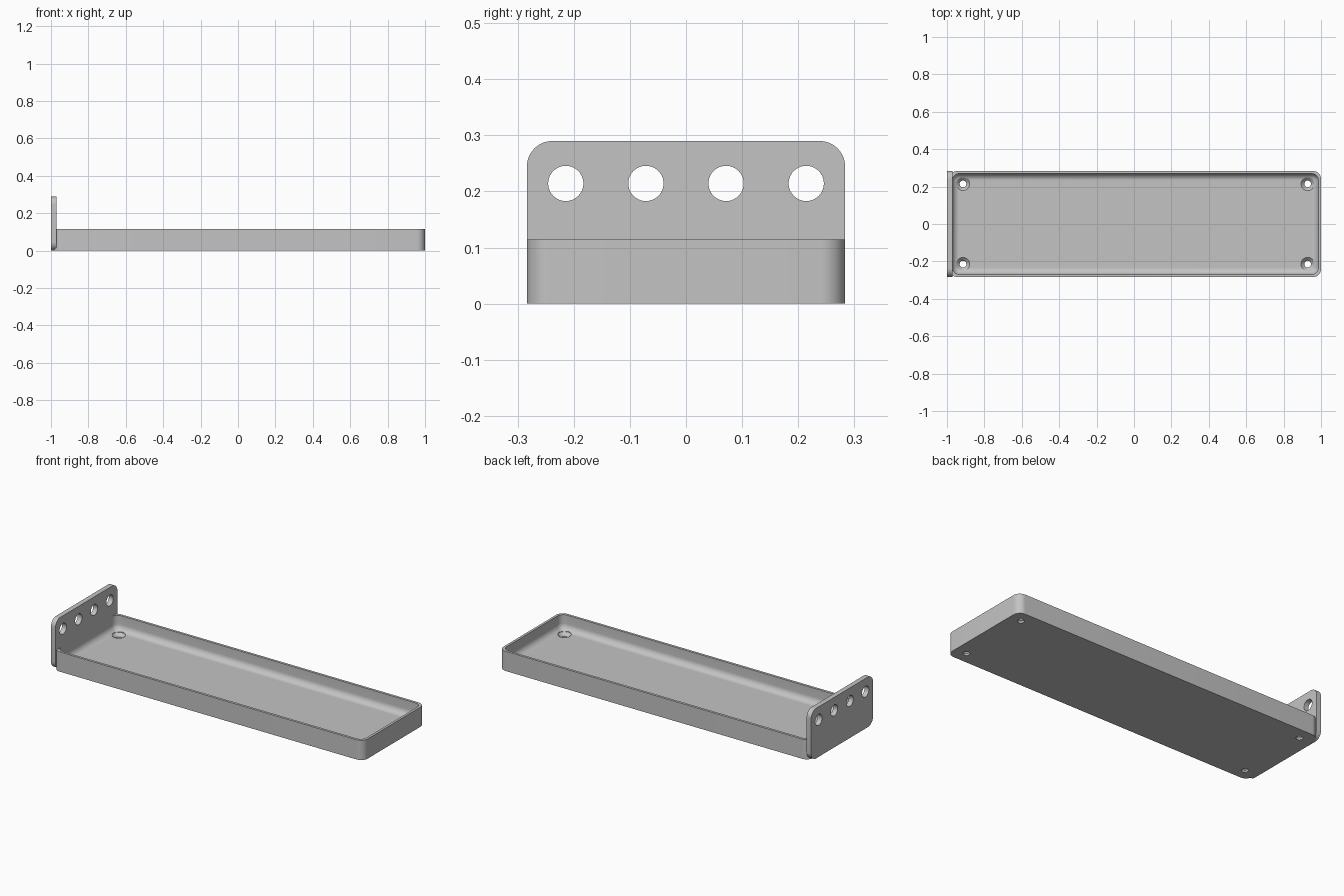
import bpy, bmesh, math
from mathutils import Matrix

cube = bpy.data.objects.get("Cube")
if cube:
    bpy.data.objects.remove(cube, do_unlink=True)

MM = 1 / 70  # one design millimetre in scene units

grey = bpy.data.materials.new("plain grey")
grey.use_nodes = True
grey.diffuse_color = (0.55, 0.55, 0.55, 1)
grey.node_tree.nodes["Principled BSDF"].inputs["Base Color"].default_value = grey.diffuse_color


def rounded_rect(x0, x1, y0, y1, r, steps=12):
    """Counter-clockwise outline of a rectangle with round corners."""
    points = []
    corners = [(x1 - r, y1 - r), (x0 + r, y1 - r), (x0 + r, y0 + r), (x1 - r, y0 + r)]
    for i, (cx, cy) in enumerate(corners):
        for k in range(steps + 1):
            a = math.radians(90) * (i + k / steps)
            points.append((cx + r * math.cos(a), cy + r * math.sin(a)))
    return points


def stacked(name, rings):
    """Closed solid from a list of (outline, height) rings."""
    bm = bmesh.new()
    loops = [[bm.verts.new((x, y, z)) for x, y in outline] for outline, z in rings]
    for low, high in zip(loops, loops[1:]):
        for i in range(len(low)):
            j = (i + 1) % len(low)
            bm.faces.new((low[i], low[j], high[j], high[i]))
    bm.faces.new(loops[0][::-1])
    bm.faces.new(loops[-1])
    bmesh.ops.recalc_face_normals(bm, faces=bm.faces)
    mesh = bpy.data.meshes.new(name)
    bm.to_mesh(mesh)
    bm.free()
    mesh.materials.append(grey)
    obj = bpy.data.objects.new(name, mesh)
    bpy.context.collection.objects.link(obj)
    return obj


def circle(x, y, r, n=40):
    return [(x + r * math.cos(math.tau * i / n), y + r * math.sin(math.tau * i / n))
            for i in range(n)]


def activate(obj):
    bpy.ops.object.select_all(action='DESELECT')
    obj.select_set(True)
    bpy.context.view_layer.objects.active = obj


def cut(obj, cutters):
    """Subtract the cutters, then shade the finished part."""
    activate(obj)
    for cutter in cutters:
        cutter.hide_render = True
        mod = obj.modifiers.new("hole", 'BOOLEAN')
        mod.operation = 'DIFFERENCE'
        mod.solver = 'EXACT'
        mod.object = cutter
        bpy.ops.object.modifier_apply(modifier=mod.name)
        bpy.data.objects.remove(cutter, do_unlink=True)
    bpy.ops.object.shade_smooth_by_angle(angle=math.radians(30))


# Tray: straight outer walls, thin rim, cavity with a rounded floor edge
left, right, half = -69 * MM, 70 * MM, 19.85 * MM
height, floor, wall = 8 * MM, 2 * MM, MM
fillet = 2.5 * MM


def tray_outline(inset, radius):
    return rounded_rect(left + inset, right - inset, -half + inset, half - inset, radius)


outer = tray_outline(0, 3 * MM)
rings = [(outer, 0), (outer, height), (tray_outline(wall, 2.6 * MM), height)]
for k in range(9):
    a = math.radians(90) * k / 8
    shrink = fillet * (1 - math.cos(a))
    rings.append((tray_outline(wall + shrink, 2.6 * MM - shrink),
                  floor + fillet * (1 - math.sin(a))))
tray = stacked("tray", rings)

# Countersunk screw holes near the tray corners
screws = []
for x in (left + 5 * MM, right - 5 * MM):
    for y in (-15 * MM, 15 * MM):
        profile = [(1.25, -1), (1.25, 0.75), (2.5, 2), (2.5, 4)]
        screws.append(stacked("screw_cutter",
                              [(circle(x, y, r * MM), z * MM) for r, z in profile]))
cut(tray, screws)

# End plate: drawn flat as (y, z), then turned upright
plate_outline = rounded_rect(-half, half, 0, 20.3 * MM, 3.2 * MM)
plate = stacked("end_plate", [(plate_outline, -70 * MM), (plate_outline, -68 * MM)])
holes = []
for i in range(4):
    ring = circle((i - 1.5) * 10 * MM, 15 * MM, 2.2 * MM)
    holes.append(stacked("plate_cutter", [(ring, -72 * MM), (ring, -66 * MM)]))
cut(plate, holes)
plate.data.transform(Matrix(((0, 0, 1, 0), (1, 0, 0, 0), (0, 1, 0, 0), (0, 0, 0, 1))))
